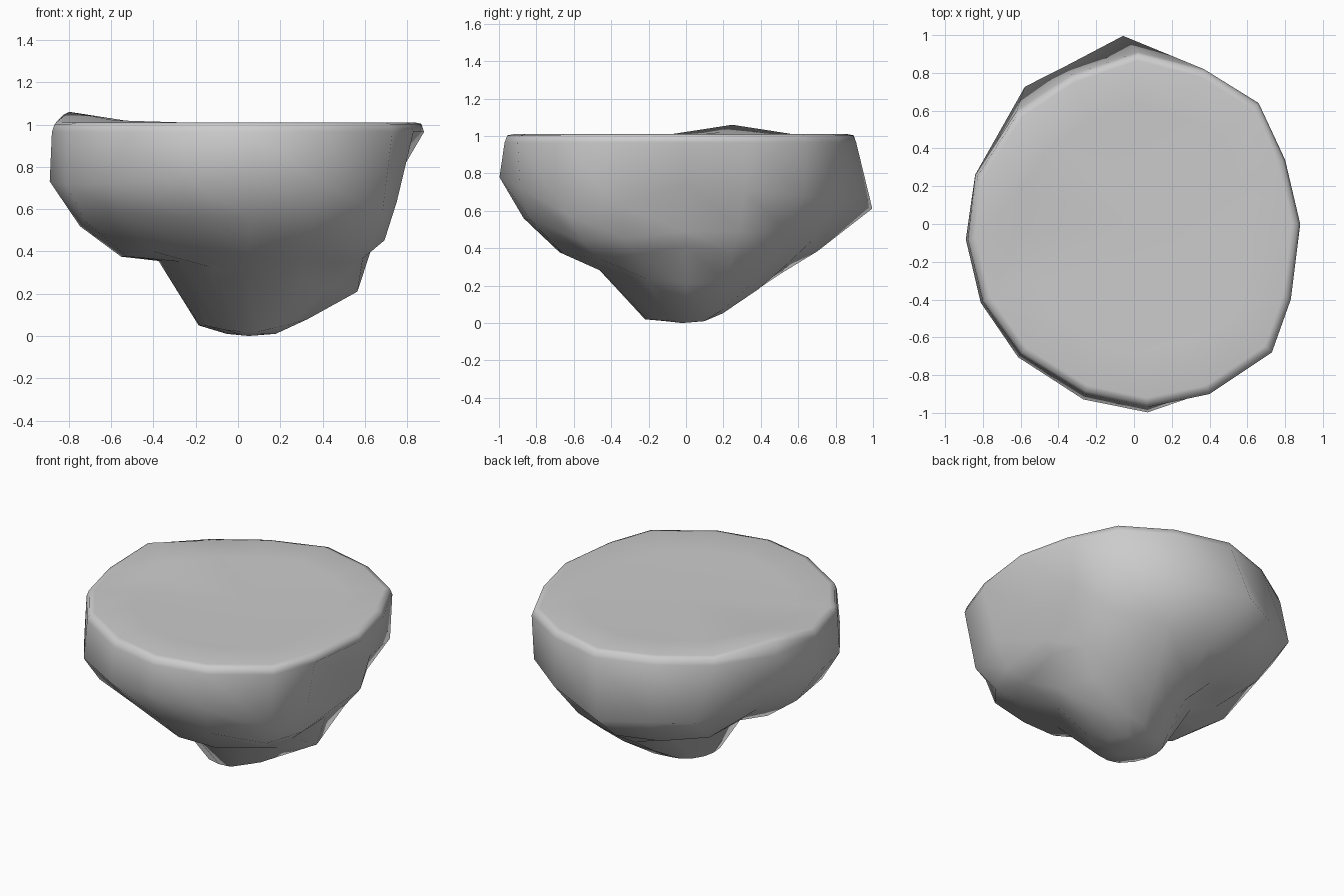
import bpy, bmesh, math

if "Cube" in bpy.data.objects:
    bpy.data.objects.remove(bpy.data.objects["Cube"])

# Outline of the flat top, counter-clockwise from the right
RIM = [(.88, 0), (.80, .34), (.66, .64), (.37, .82), (.02, .91), (-.33, .79),
       (-.62, .60), (-.84, .26), (-.88, -.08), (-.80, -.41), (-.60, -.69),
       (-.26, -.90), (.07, -.97), (.40, -.90), (.73, -.68), (.83, -.40)]

# Underside profiles by direction in degrees: (radius, height) going down
PROFILES = {
    0: [(.67, .74), (.70, .49), (.63, .41), (.565, .21), (.33, .08)],
    45: [(.91, .68), (.77, .49), (.66, .35), (.52, .22), (.28, .07)],
    90: [(.99, .61), (.70, .38), (.50, .26), (.32, .14), (.14, .03)],
    135: [(.93, .62), (.72, .43), (.50, .38), (.34, .35), (.18, .05)],
    162: [(.88, .78), (.68, .54), (.52, .41), (.36, .355), (.18, .05)],
    195: [(.90, .71), (.78, .51), (.57, .36), (.385, .355), (.19, .05)],
    225: [(.93, .72), (.85, .58), (.62, .40), (.41, .355), (.22, .05)],
    250: [(.96, .74), (.78, .56), (.60, .40), (.43, .33), (.22, .03)],
    274: [(1.0, .78), (.87, .56), (.68, .38), (.47, .29), (.22, .02)],
    294: [(.97, .72), (.91, .55), (.72, .37), (.50, .28), (.23, .02)],
    319: [(.93, .57), (.81, .43), (.67, .34), (.43, .25), (.24, .04)],
}
# Sharper ridge along the back: angle shift and radius factor per column
NUDGE = {3: (0, .95), 4: (.08, 1.01), 5: (0, .95), 6: (-.13, 1)}


def underside(angle, level):
    """Radius and height of the rock at an angle, blended between profiles."""
    deg = math.degrees(angle) % 360
    keys = list(PROFILES)
    lo = max(k for k in keys if k <= deg)
    hi = min((k for k in keys if k > deg), default=360)
    f = (deg - lo) / (hi - lo)
    a, b = PROFILES[lo][level], PROFILES[hi % 360][level]
    return a[0] + (b[0] - a[0]) * f, a[1] + (b[1] - a[1]) * f


bm = bmesh.new()
# Rounded rim, with one raised corner on the left
rings = [[bm.verts.new((x * s, y * s, peak if i == 7 else z))
          for i, (x, y) in enumerate(RIM)]
         for s, z, peak in ((.7, 1.003, 1.02), (.95, 1.01, 1.06),
                            (.985, 1.003, 1.045), (1, .965, .965))]
# Lumpy underside rings
for level in range(5):
    ring = []
    for i, (x, y) in enumerate(RIM):
        a = math.atan2(y, x)
        r, z = underside(a, level)
        shift, factor = NUDGE.get(i, (0, 1)) if level == 0 else (0, 1)
        a += shift
        r *= factor
        ring.append(bm.verts.new((r * math.cos(a), r * math.sin(a), z)))
    rings.append(ring)
# Flattened foot
rings.append([bm.verts.new((v.co.x * .45 + .03, v.co.y * .5, .01))
              for v in rings[-1]])

n = len(RIM)
for up, low in zip(rings, rings[1:]):
    for i in range(n):
        j = (i + 1) % n
        bm.faces.new((up[i], low[i], low[j], up[j]))
# Top and bottom caps
top = bm.verts.new((.05, 0, 1))
bottom = bm.verts.new((.05, -.02, 0))
for i in range(n):
    j = (i + 1) % n
    bm.faces.new((rings[0][i], rings[0][j], top))
    bm.faces.new((rings[-1][j], rings[-1][i], bottom))
bmesh.ops.recalc_face_normals(bm, faces=bm.faces)
for f in bm.faces:
    f.smooth = True

mesh = bpy.data.meshes.new("floating_rock")
bm.to_mesh(mesh)
bm.free()
rock = bpy.data.objects.new("floating_rock", mesh)
bpy.context.collection.objects.link(rock)
